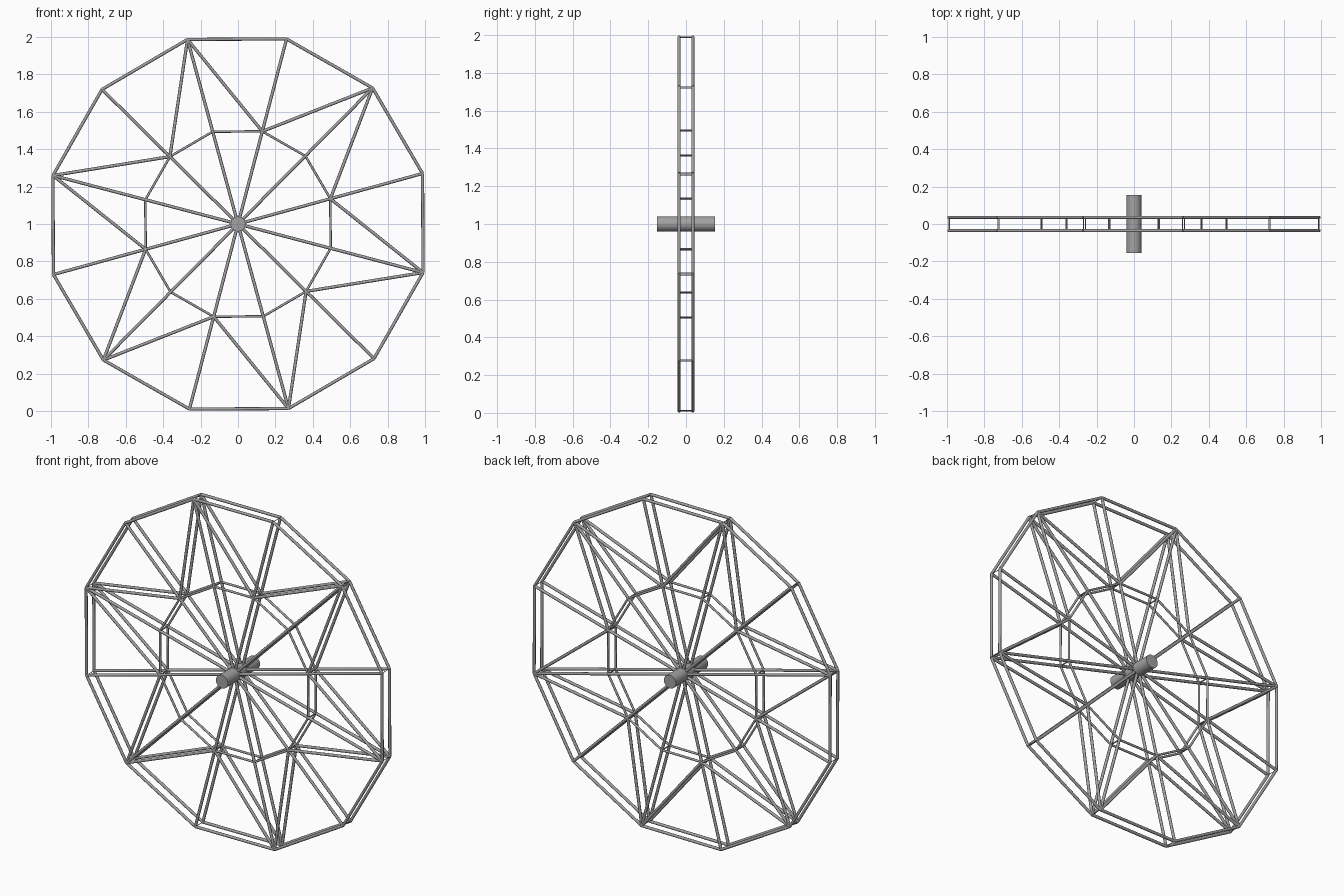
import bpy, bmesh
from math import sin, cos, radians
from mathutils import Vector, Matrix

if "Cube" in bpy.data.objects:
    bpy.data.objects.remove(bpy.data.objects["Cube"], do_unlink=True)

steel = bpy.data.materials.new("grey_steel")
steel.use_nodes = True
GREY = (0.36, 0.36, 0.36, 1)
steel.diffuse_color = GREY
steel.node_tree.nodes["Principled BSDF"].inputs["Base Color"].default_value = GREY

OUTER, INNER, HALF = 1.023, 0.512, 0.036
ROD = 0.0085


def joint(k, radius, y):
    """Corner k of a twelve-sided ring."""
    a = radians(15.3 + 30 * k)
    return Vector((radius * cos(a), y, 1 + radius * sin(a)))


def rods(name, pairs, radius, sides=10):
    """One object made of straight round rods between point pairs."""
    bm = bmesh.new()
    for a, b in pairs:
        d = b - a
        turn = d.to_track_quat('Z', 'Y').to_matrix().to_4x4()
        bmesh.ops.create_cone(bm, cap_ends=True, segments=sides, radius1=radius,
                              radius2=radius, depth=d.length,
                              matrix=Matrix.Translation((a + b) / 2) @ turn)
    mesh = bpy.data.meshes.new(name)
    bm.to_mesh(mesh)
    bm.free()
    mesh.materials.append(steel)
    obj = bpy.data.objects.new(name, mesh)
    bpy.context.collection.objects.link(obj)
    bpy.ops.object.select_all(action='DESELECT')
    obj.select_set(True)
    bpy.context.view_layer.objects.active = obj
    bpy.ops.object.shade_smooth_by_angle(angle=radians(40))
    return obj


# Two matching wheel frames, front and back
for side, y in (("front", -HALF), ("back", HALF)):
    centre = Vector((0, y, 1))
    rods(side + "_outer_ring",
         [(joint(k, OUTER, y), joint(k + 1, OUTER, y)) for k in range(12)], ROD)
    rods(side + "_inner_ring",
         [(joint(k, INNER, y), joint(k + 1, INNER, y)) for k in range(12)], 0.0065)
    rods(side + "_spokes",
         [(centre, joint(k, OUTER, y)) for k in range(12)], ROD)
    # Braces fan from every second outer corner to the neighbouring inner corners
    rods(side + "_braces",
         [(joint(k, OUTER, y), joint(k + s, INNER, y))
          for k in range(1, 12, 2) for s in (-1, 1)], ROD)

# Thin ties joining the two frames
for name, ring, r in (("outer_ties", OUTER, 0.002), ("inner_ties", INNER, 0.004)):
    rods(name, [(joint(k, ring, -HALF), joint(k, ring, HALF)) for k in range(12)], r, 6)

# Axle
rods("axle", [(Vector((0, -0.154, 1)), Vector((0, 0.154, 1)))], 0.04, 32)
